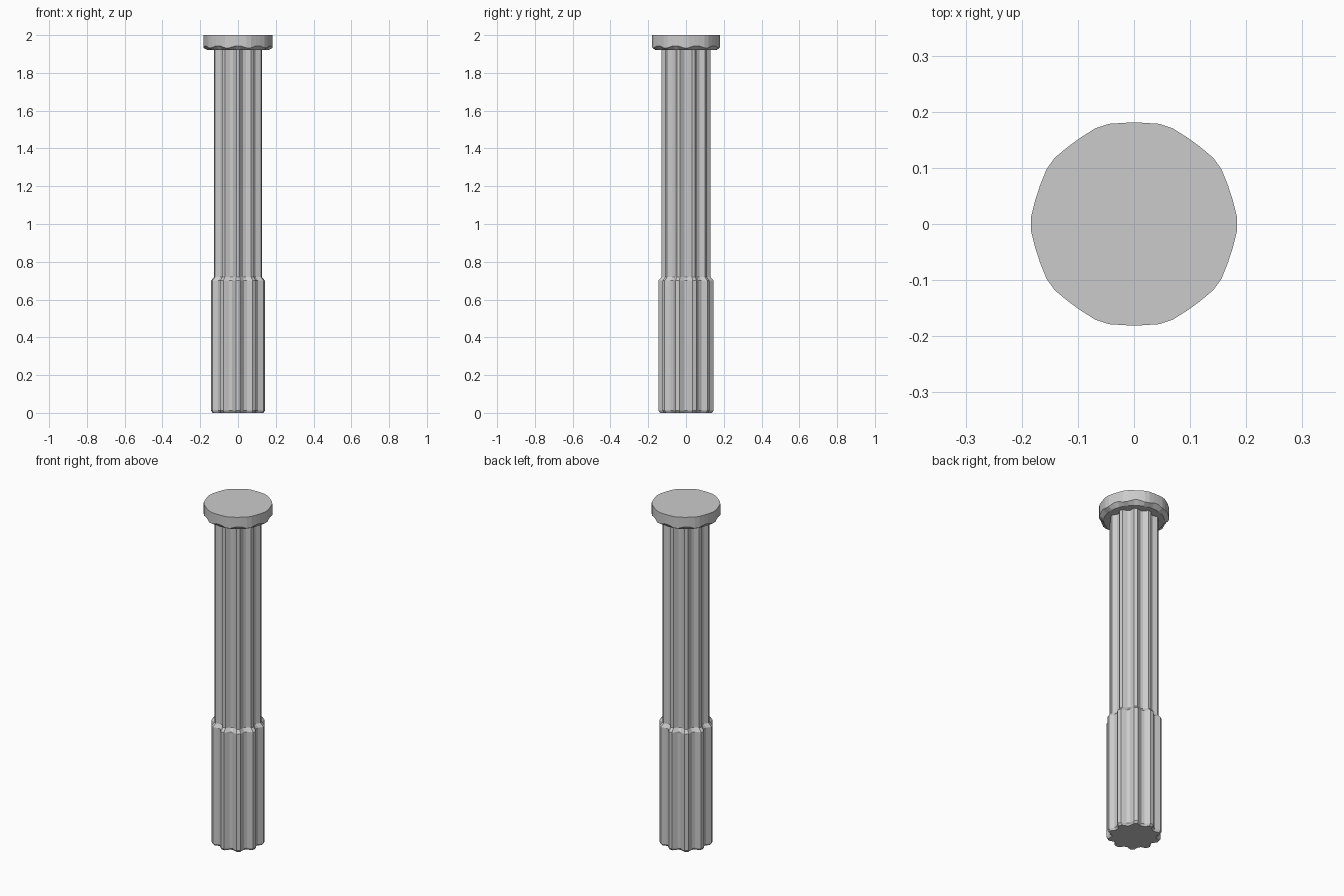
import bpy, bmesh
from math import radians, cos, sin

if "Cube" in bpy.data.objects:
    bpy.data.objects.remove(bpy.data.objects["Cube"])

N = 10  # number of flutes


def ring(bm, ridge, valley, z_ridge, z_valley, half=4):
    """One fluted cross-section: flat ridges at 18+36k deg, flat valleys at 36k deg."""
    verts = []
    for k in range(N):
        for base, r, z in ((0, valley, z_valley), (18, ridge, z_ridge)):
            for d in (-half, half):
                a = radians(36 * k + base + d)
                verts.append(bm.verts.new((r * cos(a), r * sin(a), z)))
    return verts


def fluted(name, sections):
    """Stack fluted sections (bottom to top) into a closed solid."""
    bm = bmesh.new()
    rings = [ring(bm, *s) for s in sections]
    n = len(rings[0])
    for lo, hi in zip(rings, rings[1:]):
        for i in range(n):
            j = (i + 1) % n
            bm.faces.new((lo[i], lo[j], hi[j], hi[i]))
    bm.faces.new(rings[0][::-1])
    bm.faces.new(rings[-1])
    bmesh.ops.recalc_face_normals(bm, faces=bm.faces)
    me = bpy.data.meshes.new(name)
    bm.to_mesh(me)
    bm.free()
    ob = bpy.data.objects.new(name, me)
    bpy.context.collection.objects.link(ob)
    return ob


# fluted column: thick lower sleeve, sloped shoulder, slim shaft, wide flat cap
fluted("fluted_column", [
    (0.138, 0.117, 0.0, 0.0),
    (0.147, 0.126, 0.012, 0.012),
    (0.147, 0.126, 0.70, 0.70),
    (0.130, 0.110, 0.72, 0.72),
    (0.130, 0.110, 1.92, 1.92),
    (0.160, 0.160, 1.92, 1.92),
    (0.181, 0.184, 1.943, 1.933),
    (0.181, 0.184, 2.0, 2.0),
])
